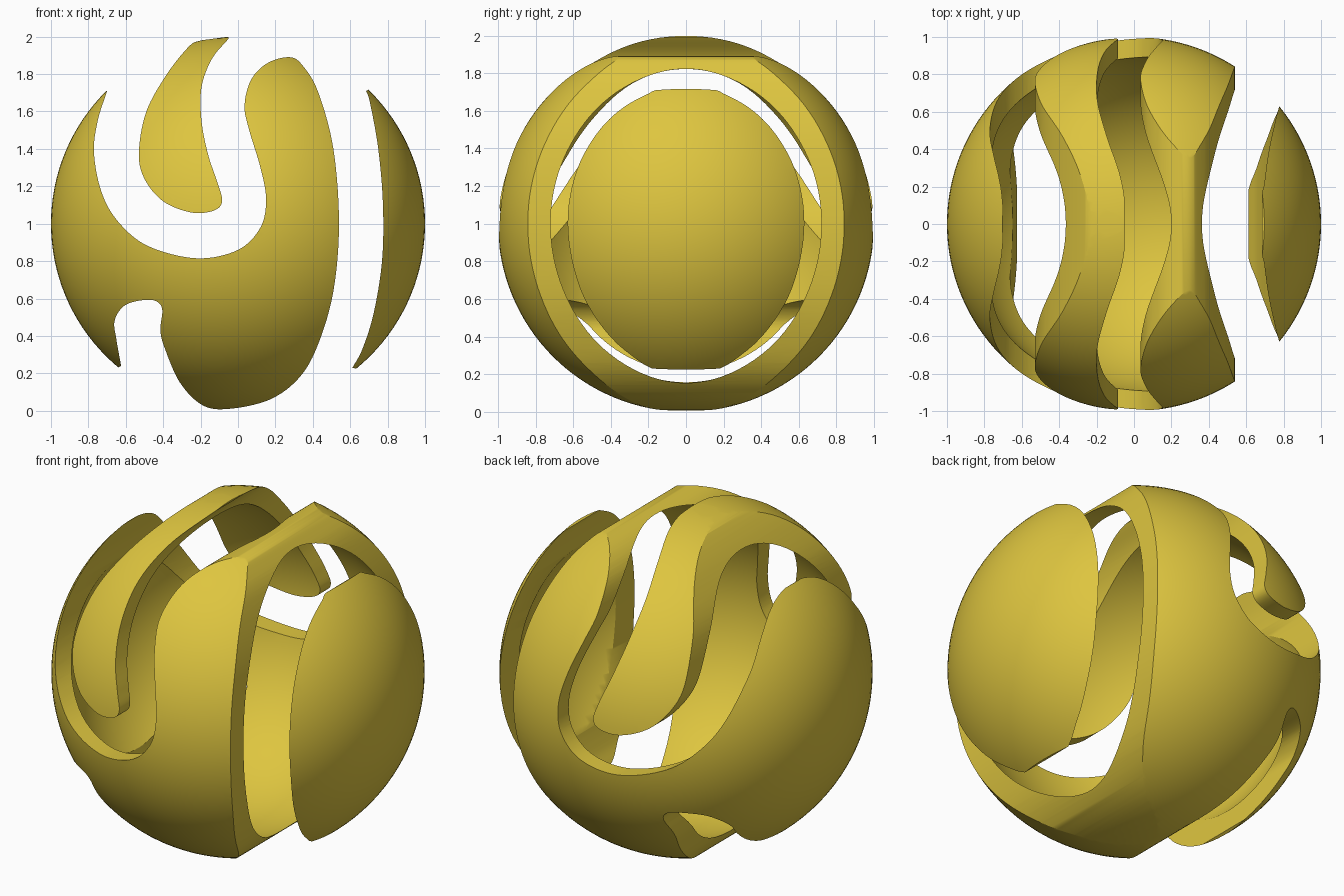
import bpy
import bmesh
from mathutils import Matrix, Vector

OUTER_RADIUS, INNER_RADIUS = 1.0, 0.9
CENTRE = Vector((0, 0, 1))

default_cube = bpy.data.objects.get("Cube")
if default_cube:
    bpy.data.objects.remove(default_cube)

# Single gold colour
gold = bpy.data.materials.new("gold yellow")
gold.use_nodes = True
gold.diffuse_color = (0.73, 0.56, 0.05, 1)
gold.node_tree.nodes["Principled BSDF"].inputs["Base Color"].default_value = gold.diffuse_color


def smooth_path(points, steps=8):
    """Open smooth curve running through the given points."""
    pts = [Vector(p) for p in points]
    pts = [2 * pts[0] - pts[1]] + pts + [2 * pts[-1] - pts[-2]]
    path = []
    for a, b, c, d in zip(pts, pts[1:], pts[2:], pts[3:]):
        for i in range(steps):
            t = i / steps
            path.append(0.5 * (2 * b + (c - a) * t + (2 * a - 5 * b + 4 * c - d) * t ** 2
                               + (3 * b - a - 3 * c + d) * t ** 3))
    return path + [pts[-2]]


def new_object(name, bm):
    bmesh.ops.recalc_face_normals(bm, faces=bm.faces)
    mesh = bpy.data.meshes.new(name)
    bm.to_mesh(mesh)
    bm.free()
    mesh.materials.append(gold)
    obj = bpy.data.objects.new(name, mesh)
    bpy.context.collection.objects.link(obj)
    return obj


def ball(name, radius):
    bm = bmesh.new()
    bmesh.ops.create_uvsphere(bm, u_segments=128, v_segments=64, radius=radius,
                              matrix=Matrix.Translation(CENTRE))
    obj = new_object(name, bm)
    obj.hide_render = True
    return obj


def shell_piece(name, curve, corners=()):
    """Push a front outline through the hollow ball and keep the overlap."""
    outline = smooth_path(curve) + [Vector(c) for c in corners]
    bm = bmesh.new()
    face = bm.faces.new([bm.verts.new((p.x, -1.2, p.y)) for p in outline])
    sides = bmesh.ops.extrude_face_region(bm, geom=[face], use_keep_orig=True)
    verts = [g for g in sides["geom"] if isinstance(g, bmesh.types.BMVert)]
    bmesh.ops.translate(bm, verts=verts, vec=(0, 2.4, 0))
    obj = new_object(name, bm)
    for operation, cutter in (("INTERSECT", outer_ball), ("DIFFERENCE", inner_ball)):
        mod = obj.modifiers.new(operation.lower(), "BOOLEAN")
        mod.operation, mod.object, mod.solver = operation, cutter, "EXACT"
    bpy.context.view_layer.update()
    result = bpy.data.meshes.new_from_object(obj.evaluated_get(bpy.context.evaluated_depsgraph_get()))
    obj.modifiers.clear()
    obj.data = result
    bpy.ops.object.select_all(action="DESELECT")
    obj.select_set(True)
    bpy.context.view_layer.objects.active = obj
    bpy.ops.object.shade_smooth_by_angle(angle=0.5)
    return obj


outer_ball = ball("outer_cutter", OUTER_RADIUS)
inner_ball = ball("inner_cutter", INNER_RADIUS)

# Main body: left crescent, central bowl, upright band and lower notch
shell_piece("main_band", [
    (-.7, 1.71), (-.75, 1.55), (-.77, 1.38), (-.73, 1.17), (-.64, 1.01), (-.48, .88),
    (-.22, .815), (0, .86), (.12, .98), (.15, 1.13), (.12, 1.3), (.06, 1.5),
    (.035, 1.63), (.07, 1.77), (.16, 1.86), (.28, 1.89), (.35, 1.84), (.43, 1.7),
    (.51, 1.4), (.54, 1), (.51, .64), (.43, .36), (.33, .18), (.17, .06), (-.05, .01),
    (-.19, .03), (-.31, .15), (-.39, .33), (-.415, .43), (-.405, .54), (-.44, .587),
    (-.52, .59), (-.61, .56), (-.66, .48), (-.65, .38), (-.625, .24)],
    [(-.64, .232), (-.75, .2), (-1.2, .5), (-1.2, 1.4), (-.8, 1.75)])

# Hooked tongue hanging from the top
shell_piece("hooked_tongue", [
    (-.05, 1.99), (-.14, 1.88), (-.195, 1.73), (-.195, 1.55), (-.16, 1.37), (-.11, 1.22),
    (-.085, 1.12), (-.13, 1.07), (-.25, 1.06), (-.4, 1.12), (-.5, 1.24), (-.53, 1.38),
    (-.49, 1.6), (-.38, 1.8), (-.26, 1.95), (-.2, 1.98)],
    [(-.05, 2.0)])

# Lens-shaped cap on the model's left
shell_piece("side_cap", [
    (.685, 1.71), (.705, 1.65), (.75, 1.4), (.775, 1.1), (.77, .8), (.725, .52),
    (.665, .33), (.612, .23)],
    [(.63, .225), (.7, .2), (1.2, .5), (1.2, 1.5), (.72, 1.73)])

for cutter in (outer_ball, inner_ball):
    bpy.data.objects.remove(cutter)
